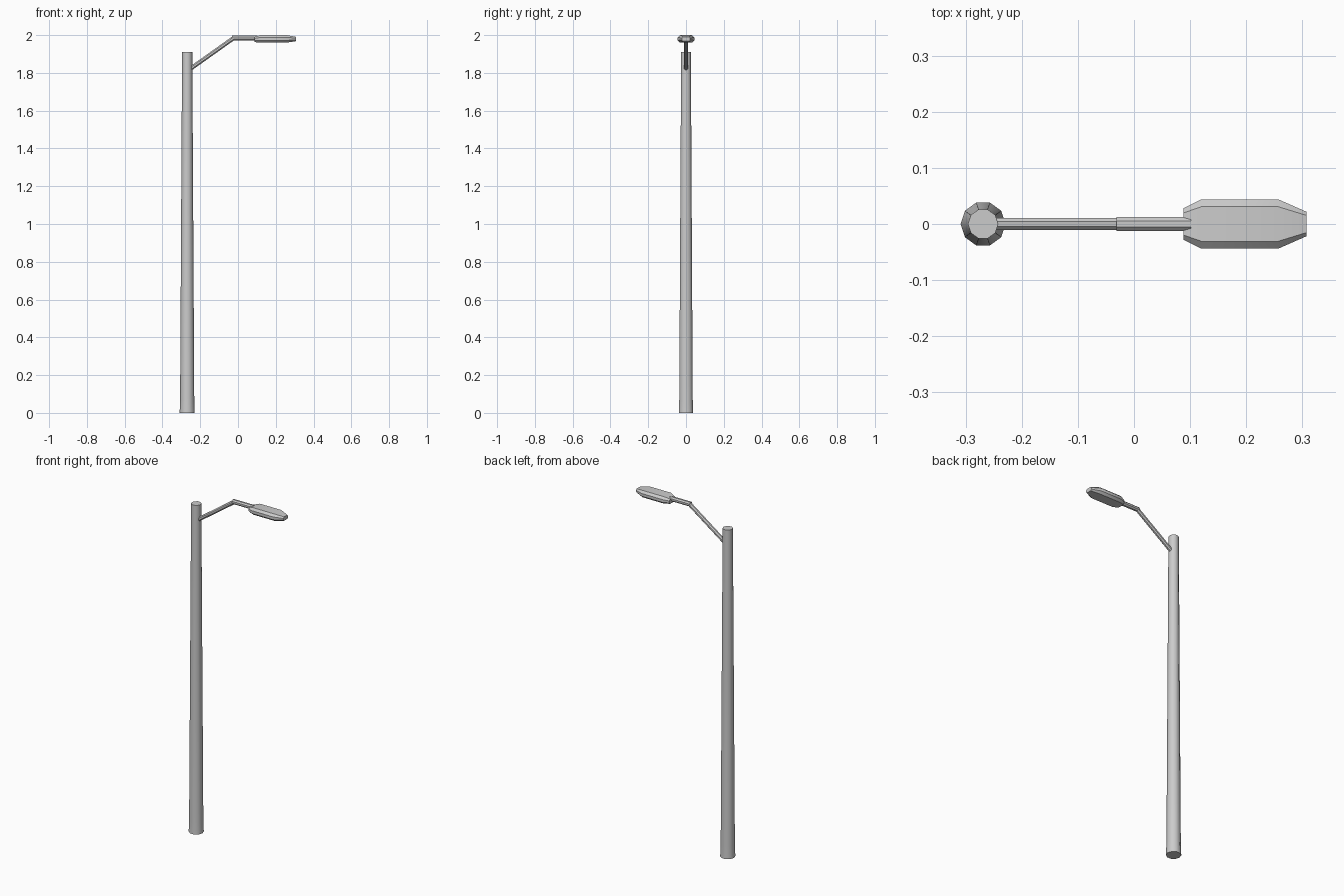
import bpy, bmesh, math
from mathutils import Vector

if "Cube" in bpy.data.objects:
    bpy.data.objects.remove(bpy.data.objects["Cube"])


def loft(name, rings):
    """Skin a list of equal-length point rings and cap both ends."""
    bm = bmesh.new()
    loops = [[bm.verts.new(p) for p in ring] for ring in rings]
    n = len(loops[0])
    for a, b in zip(loops, loops[1:]):
        for i in range(n):
            j = (i + 1) % n
            bm.faces.new((a[i], a[j], b[j], b[i]))
    bm.faces.new(loops[0])
    bm.faces.new(loops[-1])
    bmesh.ops.recalc_face_normals(bm, faces=bm.faces[:])
    mesh = bpy.data.meshes.new(name)
    bm.to_mesh(mesh)
    bm.free()
    obj = bpy.data.objects.new(name, mesh)
    bpy.context.collection.objects.link(obj)
    bpy.context.view_layer.objects.active = obj
    obj.select_set(True)
    bpy.ops.object.shade_smooth_by_angle(angle=math.radians(40))
    obj.select_set(False)
    return obj


def tube(name, start, end, radius, sides=8):
    """Round bar between two points in the xz plane."""
    start, end = Vector(start), Vector(end)
    side = Vector((0, 1, 0))
    up = (end - start).normalized().cross(side)
    angles = [math.tau * (i + 0.5) / sides for i in range(sides)]
    offsets = [(side * math.cos(a) + up * math.sin(a)) * radius for a in angles]
    return loft(name, [[p + o for o in offsets] for p in (start, end)])


# Tapered ten-sided pole with a slightly flared foot
POLE_X = -0.269
profile = [(0.040, 0.0), (0.0375, 0.07), (0.027, 1.91)]
loft("pole", [[(POLE_X + r * math.cos(math.tau * i / 10),
                r * math.sin(math.tau * i / 10), z) for i in range(10)]
              for r, z in profile])

# Bracket: rising arm, then level arm
tube("rising_arm", (-0.252, 0, 1.822), (-0.025, 0, 1.983), 0.012)
tube("level_arm", (-0.031, 0, 1.985), (0.102, 0, 1.985), 0.0135)

# Lamp head: eight-sided section (x, half width, top z, bottom z)
stations = [(0.088, 0.028, 1.991, 1.963), (0.120, 0.044, 2.0, 1.960),
            (0.257, 0.044, 2.0, 1.960), (0.307, 0.022, 1.991, 1.968)]
rings = []
for x, w, top, bottom in stations:
    rise = (top - bottom) * 0.3
    half = [(w, bottom + rise), (w, top - rise), (w * 0.7, top)]
    section = [(w * 0.7, bottom)] + half
    rings.append([(x, y, z) for y, z in section]
                 + [(x, -y, z) for y, z in reversed(section)])
loft("lamp_head", rings)
